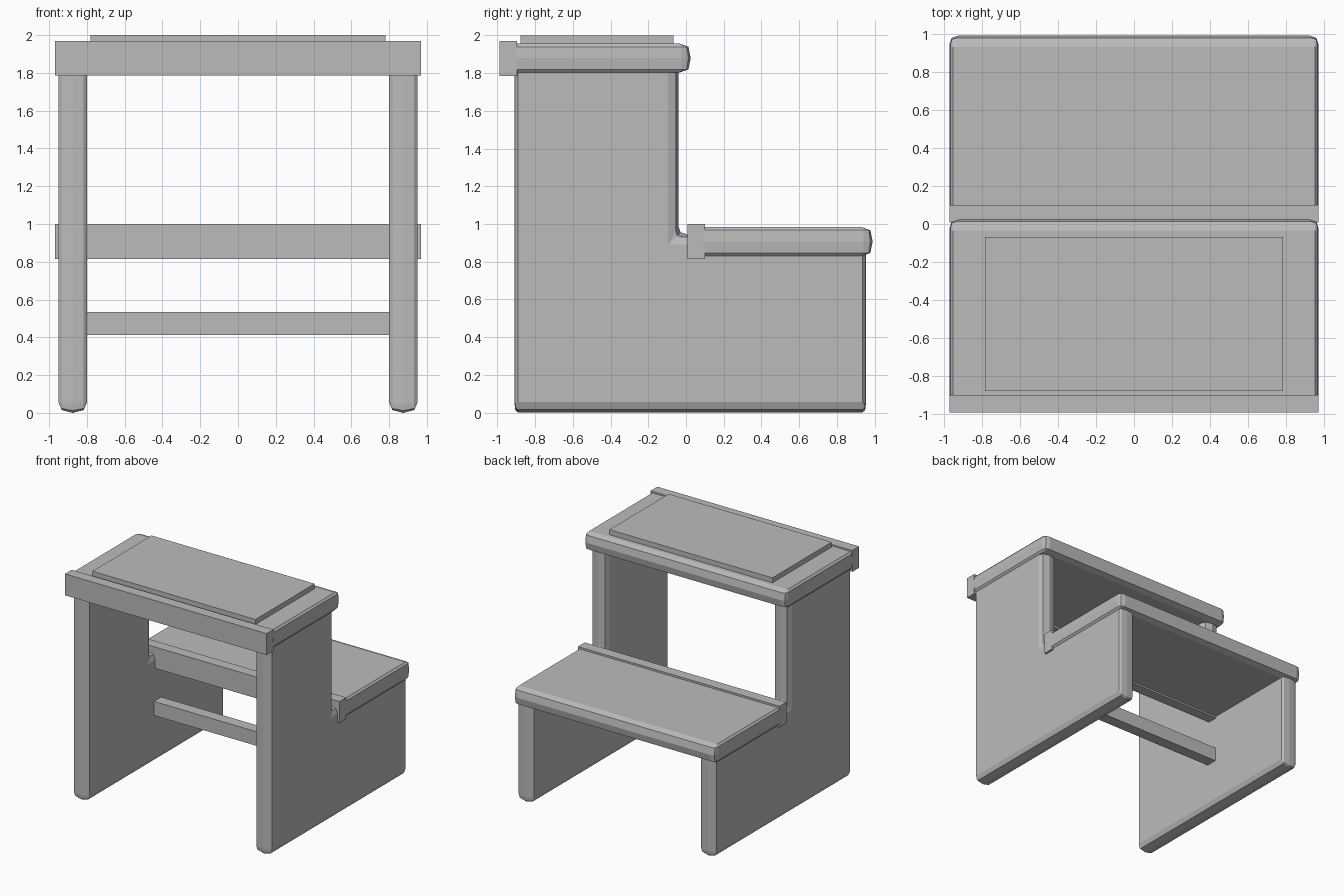
import bpy, bmesh

cube = bpy.data.objects.get("Cube")
if cube:
    bpy.data.objects.remove(cube, do_unlink=True)

grey = bpy.data.materials.new("plain_grey")
grey.use_nodes = True
grey.diffuse_color = (0.5, 0.5, 0.5, 1)
grey.node_tree.nodes["Principled BSDF"].inputs["Base Color"].default_value = (0.5, 0.5, 0.5, 1)


def finish(name, bm):
    bmesh.ops.recalc_face_normals(bm, faces=bm.faces)
    mesh = bpy.data.meshes.new(name)
    bm.to_mesh(mesh)
    bm.free()
    mesh.materials.append(grey)
    bpy.context.collection.objects.link(bpy.data.objects.new(name, mesh))


def loft(name, rings):
    """Bridge matching outlines and cap both ends."""
    bm = bmesh.new()
    loops = [[bm.verts.new(p) for p in ring] for ring in rings]
    for a, b in zip(loops, loops[1:]):
        for i in range(len(a)):
            j = (i + 1) % len(a)
            bm.faces.new((a[i], a[j], b[j], b[i]))
    bm.faces.new(loops[0])
    bm.faces.new(loops[-1])
    finish(name, bm)


def box(name, lo, hi):
    bm = bmesh.new()
    bmesh.ops.create_cube(bm, size=1)
    for v in bm.verts:
        v.co = [lo[k] if v.co[k] < 0 else hi[k] for k in range(3)]
    finish(name, bm)


def corner(u, v, du, dv, flip=False):
    """Two-segment rounded corner at (u, v), reaching du and dv inwards."""
    pts = [(u, v + dv), (u + du * 0.25, v + dv * 0.25), (u + du, v)]
    return pts[::-1] if flip else pts


# Stepped side panels with rounded edges
def panel_ring(x, iy, iz, notch, c):
    back, front, base = 0.955 - iy, -0.91 + iy, iz
    y, z = -0.04 - notch, 0.945 - notch
    pts = corner(front, base, 0.02 * c, 0.05 * c)
    pts += corner(back, base, -0.02 * c, 0.05 * c, True)
    pts += [(back, z)]
    pts += corner(y, z, 0.045 * c, 0.045 * c, True)
    pts += [(y, 1.88), (front, 1.88)]
    return [(x, p, q) for p, q in pts]


levels = [(0.075, 0.018, 0.055, 0.055, 0.05), (0.058, 0.005, 0.015, 0.014, 0.7), (0, 0, 0, 0, 1)]
for side, label in ((1, "left"), (-1, "right")):
    rings = [panel_ring(side * 0.875 - d, *rest) for d, *rest in levels]
    rings += [panel_ring(side * 0.875 + d, *rest) for d, *rest in levels[-2::-1]]
    loft(label + "_side_panel", rings)


# Treads, rounded on the sides and the back, square where they meet the strips
def tread_ring(z, ix, iy, y0, y1, c):
    x, y = 0.97 - ix, y1 - iy
    pts = [(-x, y0)] + corner(-x, y, 0.05 * c, -0.05 * c)
    pts += corner(x, y, -0.05 * c, -0.05 * c, True) + [(x, y0)]
    return [(p, q, z) for p, q in pts]


def tread(name, z, y0, y1):
    shape = [(-0.077, 0.02, 0.06, 0.1), (-0.06, 0.005, 0.012, 0.7), (0, 0, 0, 1),
             (0.06, 0.005, 0.012, 0.7), (0.077, 0.02, 0.06, 0.1)]
    loft(name, [tread_ring(z + d, ix, iy, y0, y1, c) for d, ix, iy, c in shape])


tread("upper_tread", 1.88, -0.9, 0.025)
tread("lower_tread", 0.907, 0.09, 0.99)

# Square edge strips, top pad and cross bar
box("upper_edge_strip", (-0.968, -0.99, 1.785), (0.968, -0.897, 1.97))
box("lower_edge_strip", (-0.968, 0.007, 0.815), (0.968, 0.1, 1.0))
box("top_pad", (-0.782, -0.878, 1.94), (0.782, -0.067, 2.0))
box("cross_bar", (-0.82, -0.01, 0.413), (0.82, 0.09, 0.535))
